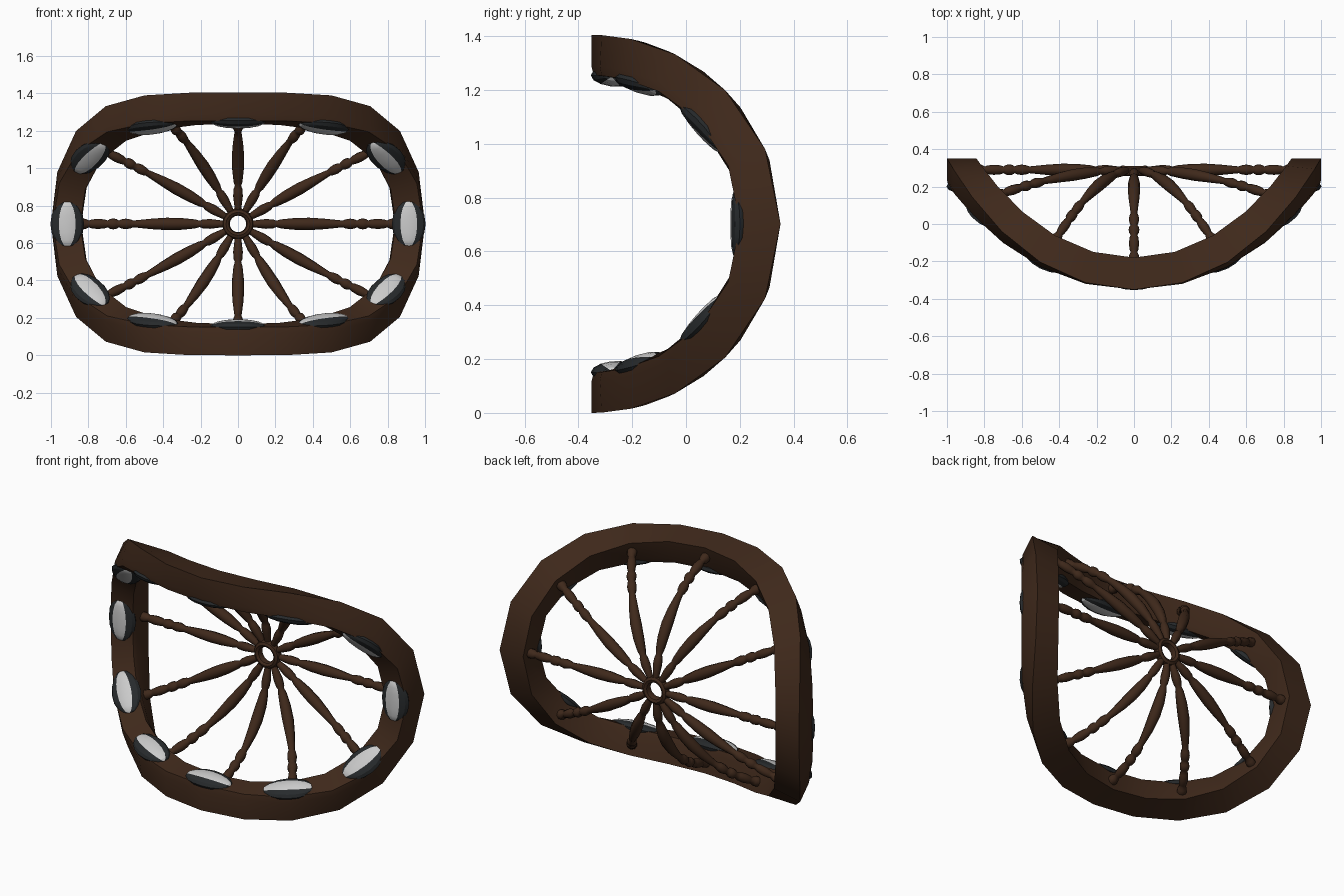
import bpy, bmesh
from math import sin, cos, pi, radians

if "Cube" in bpy.data.objects:
    bpy.data.objects.remove(bpy.data.objects["Cube"])

R = 0.7025          # outer radius of the bend (also half the height)


def mat(name, rgb):
    m = bpy.data.materials.new(name)
    m.diffuse_color = (*rgb, 1)
    m.use_nodes = True
    m.node_tree.nodes["Principled BSDF"].inputs["Base Color"].default_value = m.diffuse_color
    return m


WOOD = mat("dark_wood", (0.05, 0.022, 0.011))
BLACK = mat("black_rubber", (0.02, 0.023, 0.025))
WHITE = mat("white_paint", (0.8, 0.8, 0.8))


def bend(u, v, r):
    """Flat wheel point (u, v) at depth r, wrapped around a half cylinder."""
    a = v * pi / 2
    return (u, r * cos(a) - R / 2, R + r * sin(a))


def polar(t, rad, tan, r):
    """Radial / tangential wheel coordinates at angle t, then bent."""
    return bend(rad * cos(t) - tan * sin(t), rad * sin(t) + tan * cos(t), r)


def skin(name, rings, mats, closed=False, white_cols=(), angle=40):
    """Skin successive vertex loops into a mesh."""
    bm = bmesh.new()
    loops = [[bm.verts.new(p) for p in ring] for ring in rings]
    n, k = len(loops), len(loops[0])
    for i in range(n if closed else n - 1):
        a, b = loops[i], loops[(i + 1) % n]
        for j in range(k):
            f = bm.faces.new((a[j], a[(j + 1) % k], b[(j + 1) % k], b[j]))
            f.material_index = 1 if j in white_cols else 0
    if not closed:
        bm.faces.new(loops[0])
        bm.faces.new(loops[-1])
    bmesh.ops.remove_doubles(bm, verts=bm.verts, dist=1e-5)
    bmesh.ops.recalc_face_normals(bm, faces=bm.faces)
    me = bpy.data.meshes.new(name)
    bm.to_mesh(me)
    bm.free()
    for m in mats:
        me.materials.append(m)
    ob = bpy.data.objects.new(name, me)
    bpy.context.collection.objects.link(ob)
    bpy.ops.object.select_all(action='DESELECT')
    ob.select_set(True)
    bpy.context.view_layer.objects.active = ob
    bpy.ops.object.shade_smooth_by_angle(angle=radians(angle))
    return ob


# Rim: box section swept round 24 sides, then bent
section = [(1.0, R), (1.0, 0.585), (0.99, 0.552), (0.845, 0.552), (0.838, 0.58), (0.843, R)]
skin("rim", [[polar(radians(15 * i), q, 0, r) for q, r in section] for i in range(24)],
     [WOOD], closed=True)

# Hub: small ring in the middle
skin("hub", [[polar(radians(15 * i), 0.064 + 0.02 * cos(j * pi / 4), 0,
                    0.637 + 0.027 * sin(j * pi / 4)) for j in range(8)] for i in range(24)],
     [WOOD], closed=True)

# Turned spoke profile: distance from hub, radius
profile = [(0.07, 0.016), (0.10, 0.02), (0.15, 0.026), (0.19, 0.023), (0.205, 0.017),
           (0.23, 0.024), (0.30, 0.031), (0.38, 0.033), (0.46, 0.028), (0.53, 0.021),
           (0.56, 0.018), (0.575, 0.024), (0.60, 0.028), (0.625, 0.024), (0.637, 0.018),
           (0.65, 0.026), (0.667, 0.029), (0.685, 0.026), (0.697, 0.018), (0.715, 0.024),
           (0.75, 0.027), (0.785, 0.023), (0.797, 0.018), (0.815, 0.027), (0.84, 0.029),
           (0.87, 0.02)]
for s in range(12):
    t = radians(30 * s)
    # Spoke
    skin(f"spoke_{s + 1}", [[polar(t, d, q * cos(j * pi / 4), 0.641 + q * sin(j * pi / 4))
                             for j in range(8)] for d, q in profile], [WOOD], angle=60)
    # Grip pad: stretched sphere on the inner face, white stripe along its front
    rings = []
    for i in range(9):
        p = pi * i / 8
        rings.append([polar(t, 0.913 + 0.09 * max(sin(p), 0.001) * sin(j * pi / 6),
                            -0.148 * cos(p),
                            0.552 - 0.036 * max(sin(p), 0.001) * cos(j * pi / 6))
                      for j in range(12)])
    skin(f"grip_pad_{s + 1}", rings, [BLACK, WHITE], white_cols=(0, 11), angle=30)
